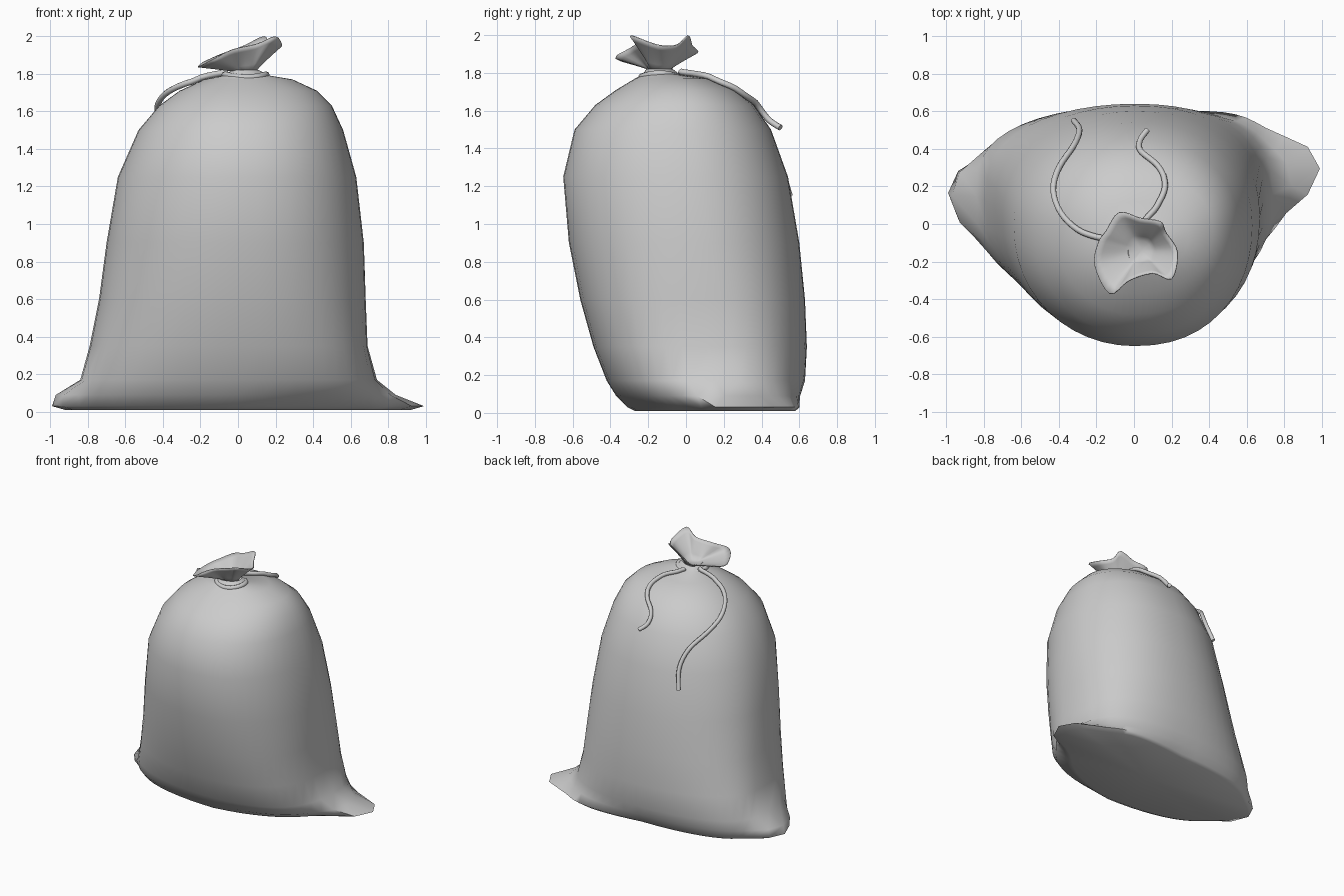
import bpy, bmesh, math
from mathutils import Vector
from mathutils.bvhtree import BVHTree

if "Cube" in bpy.data.objects:
    bpy.data.objects.remove(bpy.data.objects["Cube"])

# One cloth grey for everything
GREY = (0.6, 0.6, 0.6, 1)
cloth = bpy.data.materials.new("cloth_grey")
cloth.use_nodes = True
cloth.diffuse_color = GREY
cloth.node_tree.nodes["Principled BSDF"].inputs["Base Color"].default_value = GREY


def loft(name, rings, start, sharp=60):
    """Skin a stack of closed rings, with a fan cap on the first."""
    bm = bmesh.new()
    loops = [[bm.verts.new(p) for p in ring] for ring in rings]
    count = len(loops[0])
    tip = bm.verts.new(start)
    for i in range(count):
        j = (i + 1) % count
        bm.faces.new((loops[0][j], loops[0][i], tip))
        for low, high in zip(loops, loops[1:]):
            bm.faces.new((low[i], low[j], high[j], high[i]))
    bmesh.ops.recalc_face_normals(bm, faces=bm.faces)
    mesh = bpy.data.meshes.new(name)
    bm.to_mesh(mesh)
    bm.free()
    obj = bpy.data.objects.new(name, mesh)
    bpy.context.collection.objects.link(obj)
    mesh.materials.append(cloth)
    bpy.ops.object.select_all(action="DESELECT")
    obj.select_set(True)
    bpy.context.view_layer.objects.active = obj
    bpy.ops.object.shade_smooth_by_angle(angle=math.radians(sharp))
    return obj


def smooth_path(points, steps, closed=False):
    """Catmull-Rom curve through the points."""
    pts = [Vector(p) for p in points]
    n = len(pts)
    pick = (lambda i: pts[i % n]) if closed else (lambda i: pts[max(0, min(n - 1, i))])
    out = []
    for i in range(n if closed else n - 1):
        a, b, c, d = (pick(i + k) for k in (-1, 0, 1, 2))
        for s in range(steps):
            t = s / steps
            out.append(0.5 * (2 * b + (c - a) * t + (2 * a - 5 * b + 4 * c - d) * t * t
                              + (3 * b - a - 3 * c + d) * t ** 3))
    return out if closed else out + [pts[-1]]


def rope(name, points, radius, closed=False):
    """Round cord along a path."""
    curve = bpy.data.curves.new(name, "CURVE")
    curve.dimensions = "3D"
    curve.bevel_depth = radius
    curve.bevel_resolution = 2
    curve.use_fill_caps = True
    spline = curve.splines.new("POLY")
    spline.points.add(len(points) - 1)
    for point, co in zip(spline.points, points):
        point.co = (*co, 1)
    spline.use_cyclic_u = closed
    spline.use_smooth = True
    curve.materials.append(cloth)
    obj = bpy.data.objects.new(name, curve)
    bpy.context.collection.objects.link(obj)


# Sack sections: height, right reach, left reach, front, back, right ear, left ear
SECTIONS = [
    (0.01, 0.80, 0.68, -0.27, 0.55, 0.12, 0.24),
    (0.03, 0.83, 0.73, -0.31, 0.57, 0.16, 0.26),
    (0.09, 0.85, 0.74, -0.37, 0.60, 0.12, 0.10),
    (0.17, 0.84, 0.72, -0.42, 0.63, 0, 0.02),
    (0.35, 0.79, 0.69, -0.49, 0.64, 0, 0),
    (0.60, 0.74, 0.68, -0.56, 0.63, 0, 0),
    (0.90, 0.70, 0.67, -0.62, 0.60, 0, 0),
    (1.25, 0.64, 0.63, -0.65, 0.54, 0, 0),
    (1.50, 0.53, 0.56, -0.59, 0.45, 0, 0),
    (1.63, 0.42, 0.50, -0.48, 0.36, 0, 0),
    (1.71, 0.31, 0.42, -0.37, 0.26, 0, 0),
    (1.77, 0.18, 0.29, -0.27, 0.12, 0, 0),
    (1.79, 0.08, 0.17, -0.23, -0.03, 0, 0),
    (1.82, 0.03, 0.11, -0.21, -0.07, 0, 0),
]
SIDES = 48


def section(z, right, left, front, back, right_ear, left_ear):
    """Egg-shaped outline, boxier near the base, pulled out into corner ears."""
    boxy = 0.6 + 0.35 * min(1, z)
    middle = front + (back - front) * 0.54
    ring = []
    for i in range(SIDES):
        a = math.tau * i / SIDES
        c, s = math.cos(a), math.sin(a)
        if c > 0:
            x = left * c ** 0.88 + left_ear * c ** 30
        else:
            x = -right * -c - right_ear * (-c) ** 40
        reach = (back if s > 0 else front) - middle
        y = middle + reach * abs(s) ** boxy
        ring.append((x, y + max(0, c) * 0.5 * left_ear, z))
    return ring


body = loft("sack_body", [section(*row) for row in SECTIONS], (0, 0.15, 0.01), 80)

# Gathered mouth flaring out above the tie
RIM = [(0.23, -0.15, 1.95), (0.17, -0.05, 1.95), (0.14, 0.01, 2.0), (0.03, 0.03, 1.95),
       (-0.08, 0.06, 1.91), (-0.15, -0.04, 1.88), (-0.19, -0.10, 1.86), (-0.21, -0.22, 1.84),
       (-0.13, -0.37, 1.88), (-0.03, -0.30, 1.93), (0.10, -0.26, 1.96), (0.20, -0.29, 2.0)]
neck = Vector((0.04, -0.14, 1.815))
mouth = [[] for _ in range(6)]
for p in smooth_path(RIM, 4, closed=True):
    out = Vector((p.x - neck.x, p.y - neck.y, 0))
    base = neck + out.normalized() * 0.05
    for k, ring in enumerate(mouth):
        t = k / (len(mouth) - 1)
        q = base.lerp(p, t)
        q.z = base.z + (p.z - base.z) * t ** 0.9
        ring.append(q)
ruffle = loft("sack_mouth", mouth, neck, 80)
thick = ruffle.modifiers.new("thickness", "SOLIDIFY")
thick.thickness = 0.006

# Cord tied round the neck
loop = [neck + Vector((0.11 * math.cos(a), 0.095 * math.sin(a), 0.008 * math.cos(2 * a) - 0.028))
        for a in (math.tau * i / 24 for i in range(24))]
rope("neck_cord", loop, 0.018, closed=True)

# Two loose cord ends lying on the back of the sack
right_end = [(-0.04, -0.09, 1.785), (-0.19, -0.07, 1.77), (-0.30, -0.03, 1.74),
             (-0.39, 0.06, 1.69), (-0.43, 0.18, 1.62), (-0.40, 0.30, 1.54),
             (-0.32, 0.42, 1.43), (-0.29, 0.50, 1.30), (-0.32, 0.55, 1.15)]
left_end = [(0.03, -0.05, 1.785), (0.06, 0.02, 1.79), (0.12, 0.09, 1.77), (0.165, 0.20, 1.74),
            (0.13, 0.30, 1.68), (0.04, 0.38, 1.62), (0.03, 0.44, 1.55), (0.07, 0.50, 1.51)]
tree = BVHTree.FromPolygons([v.co for v in body.data.vertices],
                            [p.vertices[:] for p in body.data.polygons])
for name, path in (("right_cord_end", right_end), ("left_cord_end", left_end)):
    laid = []
    for p in smooth_path(path, 4):
        spot, normal, _, _ = tree.find_nearest(p)
        gap = (p - spot).dot(normal)
        laid.append(p + normal * max(0, 0.016 - gap))
    rope(name, laid, 0.016)
